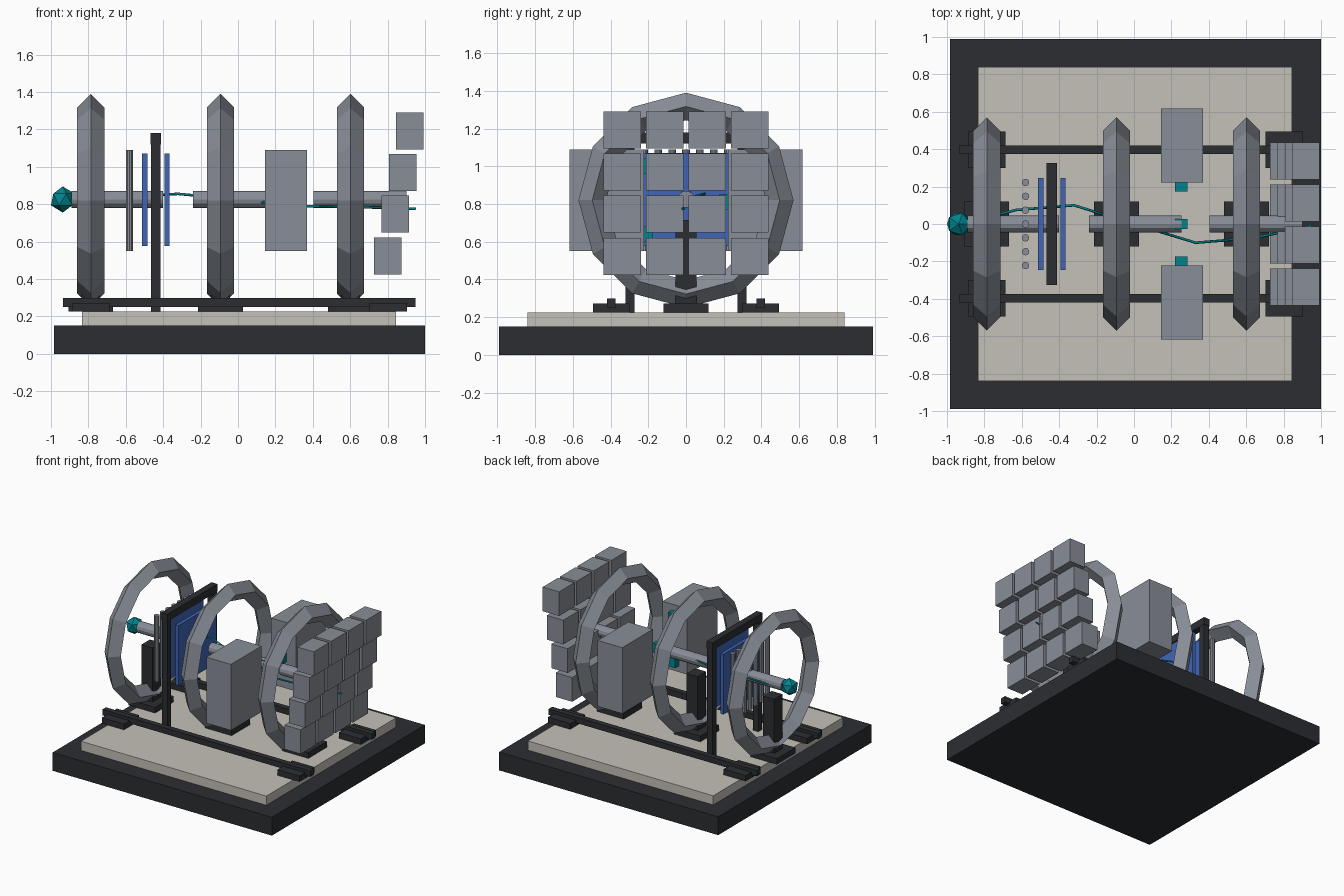
import bpy, bmesh
from mathutils import Matrix
from math import pi, sin, cos

if "Cube" in bpy.data.objects:
    bpy.data.objects.remove(bpy.data.objects["Cube"])


def material(name, r, g, b):
    m = bpy.data.materials.new(name)
    m.diffuse_color = (r, g, b, 1)
    m.use_nodes = True
    m.node_tree.nodes["Principled BSDF"].inputs["Base Color"].default_value = m.diffuse_color
    return m


BLACK = material("black", 0.025, 0.027, 0.031)
STONE = material("stone", 0.56, 0.53, 0.48)
METAL = material("metal", 0.25, 0.27, 0.31)
BLUE = material("blue", 0.05, 0.13, 0.47)
TEAL = material("teal", 0.0, 0.23, 0.27)


def finish(name, bm, mat):
    bmesh.ops.recalc_face_normals(bm, faces=bm.faces[:])
    me = bpy.data.meshes.new(name)
    bm.to_mesh(me)
    bm.free()
    me.materials.append(mat)
    ob = bpy.data.objects.new(name, me)
    bpy.context.collection.objects.link(ob)
    return ob


def box(name, x, y, z, mat):
    """Box from (min, max) pairs."""
    bm = bmesh.new()
    bmesh.ops.create_cube(bm, size=1)
    for v in bm.verts:
        v.co = [r[0] + (c + 0.5) * (r[1] - r[0]) for c, r in zip(v.co, (x, y, z))]
    return finish(name, bm, mat)


def cylinder(name, centre, radius, length, mat, sides=12, along_x=False):
    bm = bmesh.new()
    rot = Matrix.Rotation(pi / 2, 4, 'Y') if along_x else Matrix()
    bmesh.ops.create_cone(bm, cap_ends=True, segments=sides, radius1=radius, radius2=radius,
                          depth=length, matrix=Matrix.Translation(centre) @ rot)
    return finish(name, bm, mat)


def ring(name, x, z, major, minor, mat, n=12, m=4):
    """Low-poly torus around the x axis with a diamond section."""
    bm = bmesh.new()
    g = []
    for i in range(n):
        a = 2 * pi * i / n
        row = []
        for j in range(m):
            b = 2 * pi * j / m
            r = major + minor * cos(b)
            row.append(bm.verts.new((x + minor * sin(b), r * cos(a), z + r * sin(a))))
        g.append(row)
    for i in range(n):
        for j in range(m):
            k, l = (i + 1) % n, (j + 1) % m
            bm.faces.new((g[i][j], g[k][j], g[k][l], g[i][l]))
    return finish(name, bm, mat)


AXIS = 0.825

# Base and top plate
box("base", (-0.985, 1.0), (-0.99, 0.99), (0, 0.15), BLACK)
box("base_plate", (-0.835, 0.845), (-0.84, 0.84), (0.15, 0.225), STONE)

# Rings with their pedestals and posts
for i, x in enumerate((-0.787, -0.094, 0.601)):
    ring(f"ring_{i}", x, 0.82, 0.497, 0.073, METAL)
    box(f"pedestal_{i}", (x - 0.12, x + 0.12), (-0.12, 0.12), (0.225, 0.272), BLACK)
    box(f"post_{i}", (x - 0.05, x + 0.05), (-0.055, 0.055), (0.272, 0.715), BLACK)

# Side rails on feet
for s, side in ((-1, "front"), (1, "back")):
    yc = s * 0.397
    box(f"{side}_rail", (-0.935, 0.95), (yc - 0.023, yc + 0.023), (0.25, 0.298), BLACK)
    for x in (-0.787, 0.803):
        box(f"{side}_rail_foot", (x - 0.1, x + 0.1), (yc - 0.097, yc + 0.097), (0.225, 0.272), BLACK)

# Axial tube sections
for i, (a, b) in enumerate(((-0.89, -0.40), (-0.24, 0.255), (0.405, 0.90))):
    cylinder(f"tube_{i}", ((a + b) / 2, 0, AXIS), 0.045, b - a, METAL, 12, True)

# Source bead at the left end
bm = bmesh.new()
bmesh.ops.create_icosphere(bm, subdivisions=1, radius=0.07,
                           matrix=Matrix.Translation((-0.937, 0, AXIS)))
finish("source_bead", bm, TEAL)

# Grille of vertical rods
for i in range(7):
    cylinder(f"grille_rod_{i}", (-0.58, (i - 3) * 0.074, 0.82), 0.02, 0.54, METAL, 10)

# Gate frame with a blue panel on each side
for s in (-1, 1):
    y = sorted((s * 0.272, s * 0.322))
    box("gate_post", (-0.465, -0.415), y, (0.225, 1.13), BLACK)
box("gate_top_bar", (-0.467, -0.413), (-0.325, 0.325), (1.12, 1.18), BLACK)
for x in (-0.498, -0.38):
    box("blue_panel", (x - 0.014, x + 0.014), (-0.247, 0.247), (0.577, 1.07), BLUE)

# Side blocks
box("front_side_block", (0.145, 0.368), (-0.617, -0.222), (0.55, 1.09), METAL)
box("back_side_block", (0.145, 0.368), (0.222, 0.617), (0.55, 1.09), METAL)

# Small teal pads between the blocks
for y, z in ((-0.2, 1.0), (-0.2, 0.64), (0.2, 0.81), (0.0, AXIS)):
    box("teal_pad", (0.22, 0.285), (y - 0.026, y + 0.026), (z - 0.04, z + 0.04), TEAL)

# Stepped wall of cubes at the right end
for r, (z, x) in enumerate(((0.522, 0.80), (0.747, 0.84), (0.97, 0.88), (1.192, 0.918))):
    for c in range(4):
        y = (c - 1.5) * 0.225
        box(f"wall_cube_{r}_{c}", (x - 0.074, x + 0.074), (y - 0.099, y + 0.099),
            (z - 0.099, z + 0.099), METAL)

# Wavy path wire
points = ((-0.93, 0, 0.79), (-0.63, 0.075, 0.84), (-0.32, 0.1, 0.855), (0, 0, 0.825),
          (0.33, -0.1, 0.79), (0.64, -0.075, 0.785), (0.95, -0.01, 0.775))
cu = bpy.data.curves.new("path_wire", 'CURVE')
cu.dimensions = '3D'
cu.bevel_depth = 0.007
cu.bevel_resolution = 0
sp = cu.splines.new('POLY')
sp.points.add(len(points) - 1)
for p, co in zip(sp.points, points):
    p.co = (*co, 1)
cu.materials.append(TEAL)
bpy.context.collection.objects.link(bpy.data.objects.new("path_wire", cu))
